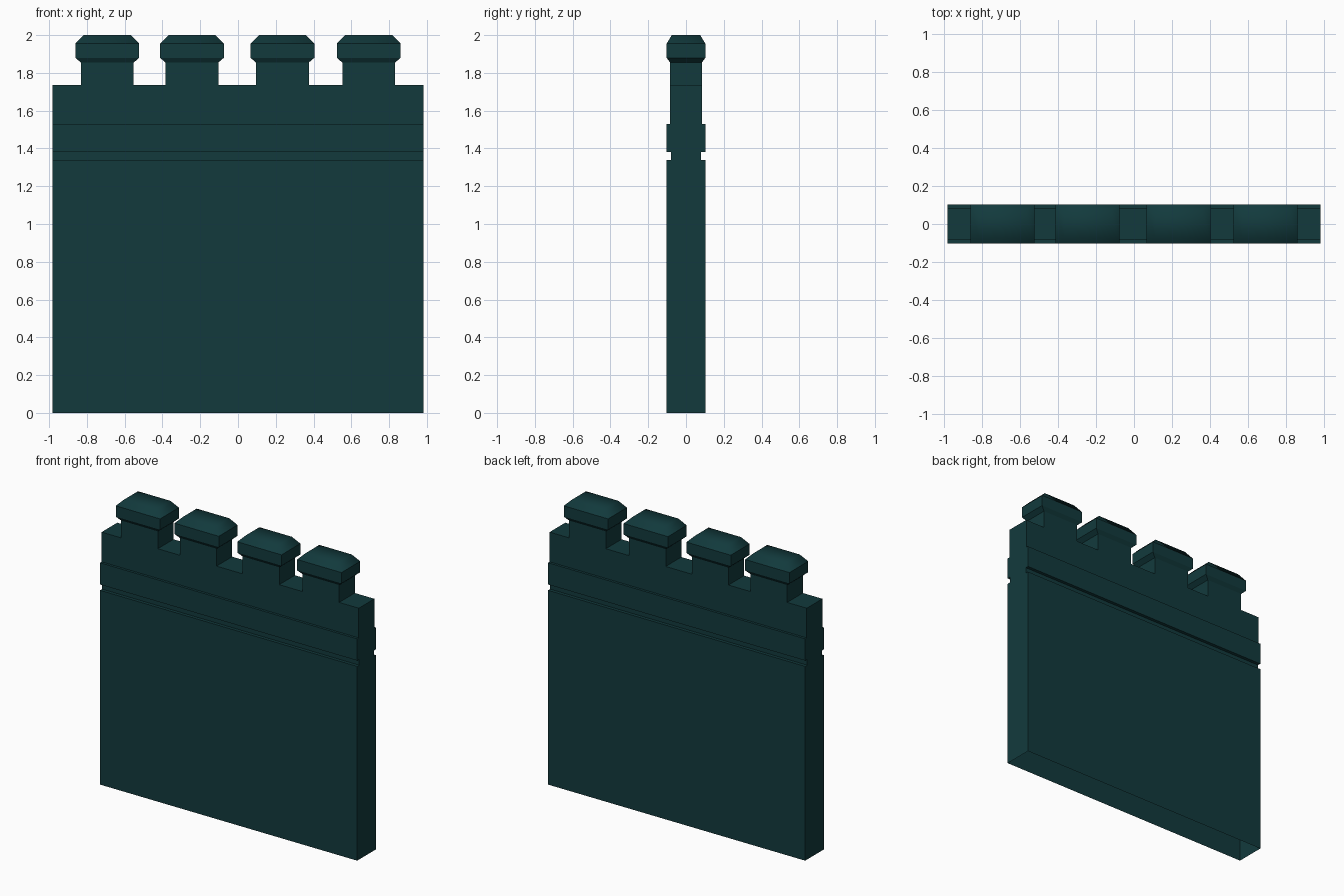
import bpy, bmesh

if "Cube" in bpy.data.objects:
    bpy.data.objects.remove(bpy.data.objects["Cube"])

mat = bpy.data.materials.new("dark_teal")
mat.diffuse_color = (0.006, 0.042, 0.046, 1)
mat.use_nodes = True
mat.node_tree.nodes["Principled BSDF"].inputs["Base Color"].default_value = mat.diffuse_color


def finish(bm, name):
    bmesh.ops.recalc_face_normals(bm, faces=bm.faces)
    mesh = bpy.data.meshes.new(name)
    bm.to_mesh(mesh)
    bm.free()
    mesh.materials.append(mat)
    obj = bpy.data.objects.new(name, mesh)
    bpy.context.collection.objects.link(obj)
    return obj


# Wall: mirrored (half depth, height) profile swept along x, open underneath
half_profile = [(0.102, 0), (0.102, 1.34), (0.08, 1.34), (0.08, 1.38),
                (0.102, 1.38), (0.102, 1.53), (0.085, 1.53), (0.085, 1.735)]
profile = half_profile + [(-y, z) for y, z in reversed(half_profile)]
bm = bmesh.new()
left, right = [[bm.verts.new((x, y, z)) for y, z in profile] for x in (-0.981, 0.981)]
for i in range(len(profile) - 1):
    bm.faces.new((left[i], left[i + 1], right[i + 1], right[i]))
# Ends are split into a quad per level
n = len(profile)
for side in (left, right):
    for i in range(0, n // 2 - 1, 2):
        bm.faces.new((side[i], side[i + 1], side[n - 2 - i], side[n - 1 - i]))
# Ledges between levels are already part of the sweep
bmesh.ops.remove_doubles(bm, verts=bm.verts, dist=1e-5)
finish(bm, "wall")

# Battlements: rectangular rings (half width, half depth, height) lofted upward
rings = [(0.14, 0.085, 1.735), (0.14, 0.085, 1.855), (0.169, 0.102, 1.88),
         (0.169, 0.102, 1.955), (0.124, 0.075, 2.0)]
for k, cx in enumerate((-0.692, -0.244, 0.235, 0.692)):
    bm = bmesh.new()
    loops = [[bm.verts.new((cx + sx * w, sy * d, z))
              for sx, sy in ((-1, -1), (1, -1), (1, 1), (-1, 1))] for w, d, z in rings]
    for lo, hi in zip(loops, loops[1:]):
        for i in range(4):
            j = (i + 1) % 4
            bm.faces.new((lo[i], lo[j], hi[j], hi[i]))
    bm.faces.new(loops[-1])
    # Only the cap top is softly shaded
    for f in bm.faces:
        f.smooth = any(v.co.z > 1.99 for v in f.verts)
    for e in bm.edges:
        e.smooth = any(v.co.z > 1.99 for v in e.verts)
    finish(bm, f"battlement_{k + 1}")
